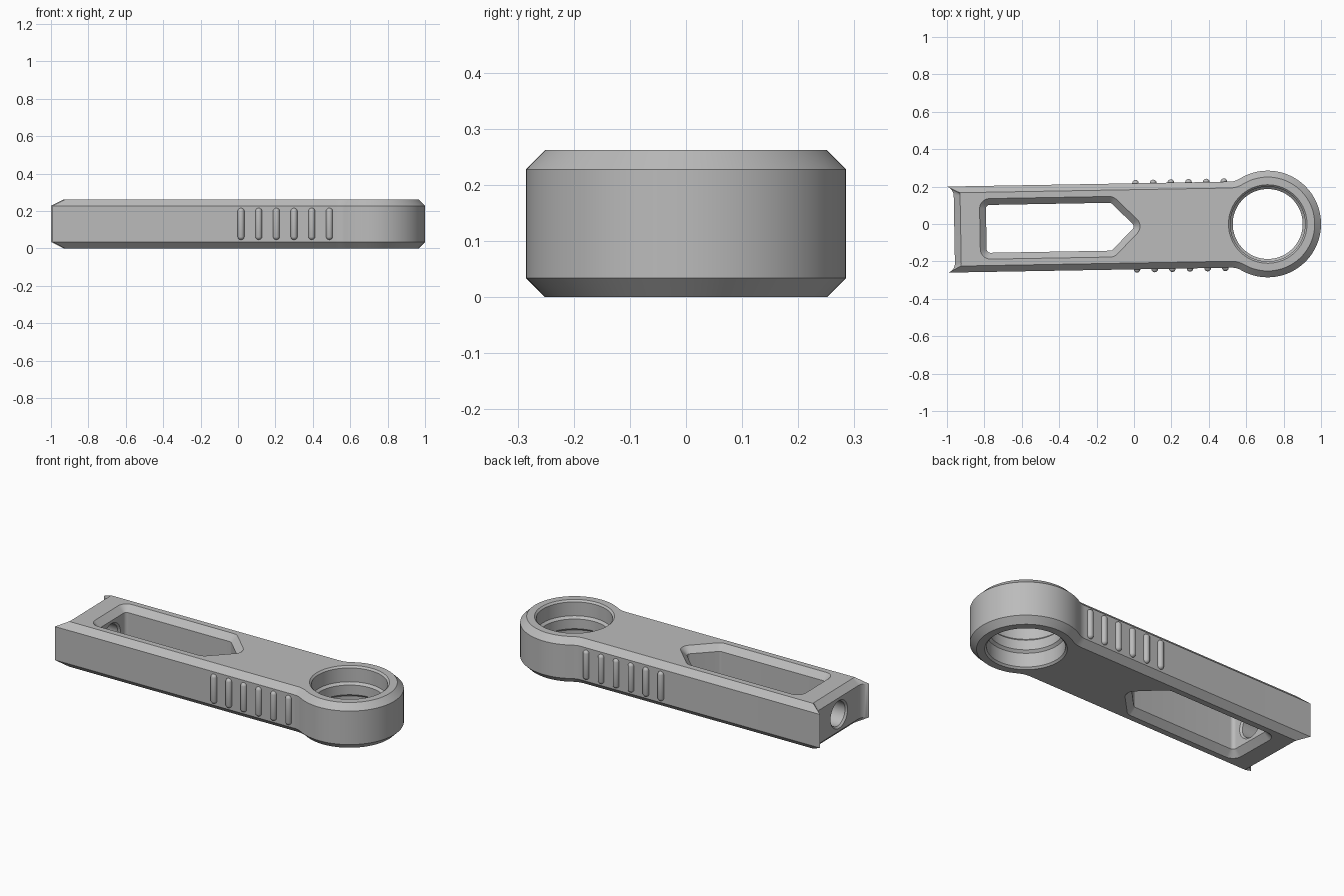
import bpy, bmesh
from math import sin, cos, pi, asin, atan2, sqrt, radians
from mathutils import Matrix

if "Cube" in bpy.data.objects:
    bpy.data.objects.remove(bpy.data.objects["Cube"])

H, C = 0.262, 0.034            # thickness, edge chamfer
R, W, F = 0.285, 0.23, 0.1     # eye radius, arm half width, neck fillet
END, WALL = -1.676, -1.505     # end face, window end wall
HORN, FLARE = 0.05, 0.053      # horn width and fillet radius
PLACE = Matrix.Translation((0.715, 0, 0)) @ Matrix.Rotation(radians(1), 4, 'Z')

grey = bpy.data.materials.new("plain_grey")
grey.use_nodes = True
grey.diffuse_color = (0.5, 0.5, 0.5, 1)
grey.node_tree.nodes["Principled BSDF"].inputs["Base Color"].default_value = (0.5, 0.5, 0.5, 1)


def arc(cx, cy, r, a, b, n):
    return [(cx + r * cos(a + (b - a) * i / n), cy + r * sin(a + (b - a) * i / n))
            for i in range(n + 1)]


def outline(d):
    """Arm and eye outline, moved inward by d."""
    nx, ny = -sqrt((R + F) ** 2 - (W + F) ** 2), W + F
    a = atan2(ny, nx)
    half = arc(0, 0, R - d, 0, a, 40)
    half += arc(nx, ny, F + d, a - pi, -pi / 2, 8)
    flare = asin((HORN - d) / (FLARE + d))
    half += arc(END - FLARE, W - HORN, FLARE + d, flare, 0, 8)
    return half + [(x, -y) for x, y in reversed(half[1:])]


def slot(d):
    """Pointed window with rounded corners, grown by d."""
    r = 0.02
    x0, x1, y = WALL + r, -0.845, 0.128 - r
    pts = arc(x1 + y, 0, r + d, -pi / 4, pi / 4, 8)
    pts += arc(x1, y, r + d, pi / 4, pi / 2, 5)
    pts += arc(x0, y, r + d, pi / 2, pi, 8)
    pts += arc(x0, -y, r + d, pi, pi * 1.5, 8)
    return pts + arc(x1, -y, r + d, pi * 1.5, pi * 1.75, 5)


def circle(r):
    return arc(0, 0, r, 0, 2 * pi, 96)[:-1]


def finish(name, bm):
    me = bpy.data.meshes.new(name)
    bm.to_mesh(me)
    bm.free()
    me.materials.append(grey)
    ob = bpy.data.objects.new(name, me)
    bpy.context.collection.objects.link(ob)
    return ob


def loft(name, levels, matrix=Matrix()):
    """Stack outlines of equal length at given heights into a closed solid."""
    bm = bmesh.new()
    rings = [[bm.verts.new((x, y, z)) for x, y in pts] for pts, z in levels]
    for lo, hi in zip(rings, rings[1:]):
        for i in range(len(lo)):
            j = (i + 1) % len(lo)
            bm.faces.new((lo[i], lo[j], hi[j], hi[i]))
    bm.faces.new(rings[0][::-1])
    bm.faces.new(rings[-1])
    bmesh.ops.recalc_face_normals(bm, faces=bm.faces)
    bm.transform(matrix)
    return finish(name, bm)


def smooth(ob):
    bpy.ops.object.select_all(action='DESELECT')
    ob.select_set(True)
    bpy.context.view_layer.objects.active = ob
    bpy.ops.object.shade_smooth_by_angle(angle=radians(30))


# Chamfered body
body = loft("arm_body", [(outline(C), 0), (outline(0), C),
                         (outline(0), H - C), (outline(C), H)])

# Window, bearing eye with inner lip, and end bore
E = 0.01
window = loft("window_cutter", [(slot(C + E), -E), (slot(0), C),
                                (slot(0), H - C), (slot(C + E), H + E)])
lip = [(0.22, -E), (0.2, E), (0.2, 0.09), (0.187, 0.103)]
lip += [(r, H - z) for r, z in reversed(lip)]
eye = loft("eye_cutter", [(circle(r), z) for r, z in lip])
along = Matrix.Translation((0, 0, H / 2)) @ Matrix.Rotation(pi / 2, 4, 'Y')
bore = loft("bore_cutter", [(circle(r), z) for r, z in (
    (0.09, END - E), (0.07, END + E), (0.07, WALL - E), (0.09, WALL + E))], along)

bpy.context.view_layer.objects.active = body
for cutter in (window, eye, bore):
    mod = body.modifiers.new(cutter.name, 'BOOLEAN')
    mod.operation, mod.solver, mod.object = 'DIFFERENCE', 'EXACT', cutter
    bpy.ops.object.modifier_apply(modifier=mod.name)
    bpy.data.objects.remove(cutter)
smooth(body)
body.matrix_world = PLACE

# Rounded grip ribs on both sides
RIB, HALF = 0.018, 0.085
for side, label in ((1, "back"), (-1, "front")):
    for i in range(6):
        bm = bmesh.new()
        bmesh.ops.create_uvsphere(bm, u_segments=16, v_segments=11, radius=RIB)
        for v in bm.verts:
            v.co.z += (HALF - RIB) * (1 if v.co.z > 0 else -1)
        bm.transform(Matrix.Translation((-0.703 + 0.0945 * i, side * W, H / 2)))
        rib = finish(f"{label}_grip_rib_{i + 1}", bm)
        smooth(rib)
        rib.matrix_world = PLACE
